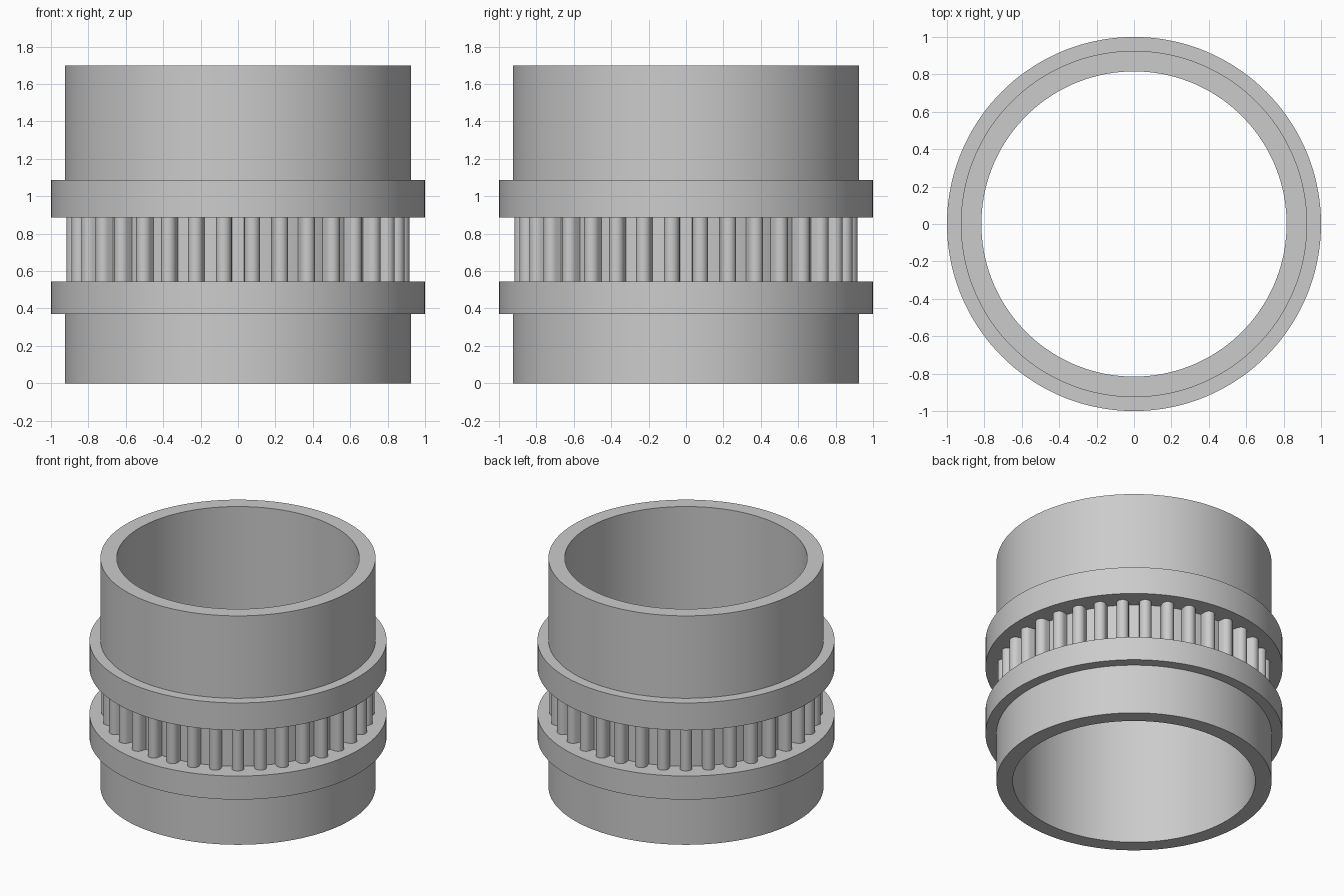
import bpy
import bmesh
from math import cos, sin, tau, pi, radians

cube = bpy.data.objects.get("Cube")
if cube:
    bpy.data.objects.remove(cube)

SEGMENTS = 144
BORE = 0.816        # inner radius shared by all rings
BODY = 0.926
FLANGE = 1.0
ROOT = 0.845        # tooth root radius
TEETH = 36
TOOTH_HALF = 0.041
TOOTH_TIP = 0.92

grey = bpy.data.materials.new("plain grey")
grey.use_nodes = True
grey.diffuse_color = (0.6, 0.6, 0.6, 1)
grey.node_tree.nodes["Principled BSDF"].inputs["Base Color"].default_value = (0.6, 0.6, 0.6, 1)


def circle(radius):
    return [(radius * cos(tau * i / SEGMENTS), radius * sin(tau * i / SEGMENTS))
            for i in range(SEGMENTS)]


def finish(name, bm):
    bmesh.ops.recalc_face_normals(bm, faces=bm.faces)
    mesh = bpy.data.meshes.new(name)
    bm.to_mesh(mesh)
    bm.free()
    mesh.materials.append(grey)
    obj = bpy.data.objects.new(name, mesh)
    bpy.context.collection.objects.link(obj)
    bpy.ops.object.select_all(action='DESELECT')
    obj.select_set(True)
    bpy.context.view_layer.objects.active = obj
    bpy.ops.object.shade_smooth_by_angle(angle=radians(30))
    return obj


def sleeve(name, profile):
    """Revolve a closed (radius, height) profile around z."""
    bm = bmesh.new()
    rings = [[bm.verts.new((x, y, z)) for x, y in circle(r)] for r, z in profile]
    for a, b in zip(rings, rings[1:] + rings[:1]):
        for i in range(SEGMENTS):
            j = (i + 1) % SEGMENTS
            bm.faces.new((a[i], a[j], b[j], b[i]))
    return finish(name, bm)


# Stepped tube: lower body, two flanges and upper body around one bore
sleeve("flanged_sleeve", [
    (BORE, 0), (BODY, 0), (BODY, 0.37), (FLANGE, 0.37), (FLANGE, 0.545),
    (ROOT, 0.545), (ROOT, 0.885), (FLANGE, 0.885), (FLANGE, 1.088),
    (BODY, 1.088), (BODY, 1.7), (BORE, 1.7)])

# Round-topped teeth between the flanges
bm = bmesh.new()
outline = [(ROOT - 0.015, -TOOTH_HALF)]
shoulder = TOOTH_TIP - TOOTH_HALF
for k in range(13):
    a = -pi / 2 + pi * k / 12
    outline.append((shoulder + TOOTH_HALF * cos(a), TOOTH_HALF * sin(a)))
outline.append((ROOT - 0.015, TOOTH_HALF))
for t in range(TEETH):
    a = tau * (t + 0.5) / TEETH
    low, high = [[bm.verts.new((u * cos(a) - v * sin(a), u * sin(a) + v * cos(a), z))
                  for u, v in outline] for z in (0.54, 0.89)]
    bm.faces.new(low)
    bm.faces.new(high)
    for i in range(len(outline)):
        j = (i + 1) % len(outline)
        bm.faces.new((low[i], low[j], high[j], high[i]))
finish("gear_teeth", bm)
